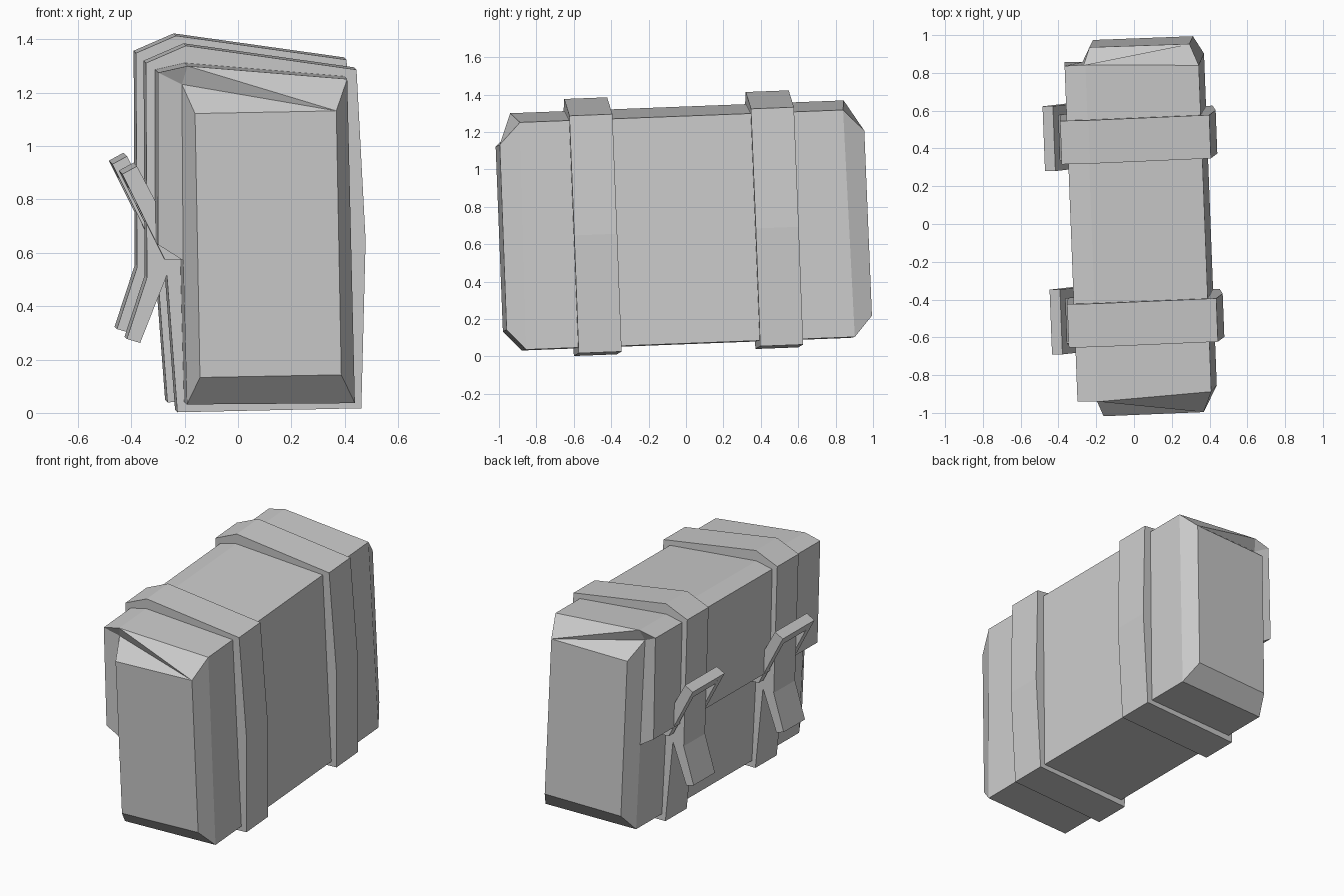
import bpy, bmesh, math
from mathutils import Matrix

if "Cube" in bpy.data.objects:
    bpy.data.objects.remove(bpy.data.objects["Cube"])

TILT = Matrix.Rotation(math.radians(2.2), 4, 'Z') @ Matrix.Rotation(math.radians(2.2), 4, 'X')
MID = 0.011  # middle of the bundle along its length

grey = bpy.data.materials.new("plain_grey")
grey.diffuse_color = (0.6, 0.6, 0.6, 1)
grey.use_nodes = True
grey.node_tree.nodes["Principled BSDF"].inputs["Base Color"].default_value = grey.diffuse_color


def finish(bm, name):
    bmesh.ops.recalc_face_normals(bm, faces=bm.faces)
    bm.transform(TILT)
    mesh = bpy.data.meshes.new(name)
    bm.to_mesh(mesh)
    bm.free()
    mesh.materials.append(grey)
    obj = bpy.data.objects.new(name, mesh)
    bpy.context.collection.objects.link(obj)


def prism(bm, profile, y0, y1):
    """Extrude an (x, z) outline from y0 to y1."""
    a = [bm.verts.new((x, y0, z)) for x, z in profile]
    b = [bm.verts.new((x, y1, z)) for x, z in profile]
    n = len(profile)
    bm.faces.new(a)
    bm.faces.new(b[::-1])
    for i in range(n):
        j = (i + 1) % n
        bm.faces.new((a[i], a[j], b[j], b[i]))


# Pack body: overhanging cover and tapered ends, each point is (x, distance from middle, z)
END = {
    'A': (-0.335, 0.89, 1.31), 'B': (-0.225, 0.893, 1.335), 'C': (0.375, 0.865, 1.285),
    'D': (0.405, 0.88, 0.07), 'E': (-0.225, 0.88, 0.065), 'F': (-0.24, 0.88, 0.605),
    'G': (-0.335, 0.885, 0.665), 'H': (-0.245, 0.86, 1.265),
    'P': (-0.20, 0.978, 1.16), 'Q': (0.33, 0.976, 1.17),
    'R': (0.35, 0.978, 0.18), 'S': (-0.18, 0.978, 0.17),
}
CAP = ['PQRS', 'HPSEF', 'HPQ', 'BHQ', 'BQC', 'CQRD', 'DRSE', 'ABH', 'AHFG']
bm = bmesh.new()
ends = []
for s in (-1, 1):
    v = {k: bm.verts.new((x, MID + s * y, z)) for k, (x, y, z) in END.items()}
    for face in CAP:
        bm.faces.new([v[k] for k in face])
    ends.append(v)
ring = 'ABCDEFG'
for p, q in zip(ring, ring[1:] + ring[0]):
    bm.faces.new((ends[0][p], ends[0][q], ends[1][q], ends[1][p]))
finish(bm, "pack_body")

# Straps with a loose tail, and U-shaped buckles
STRAP = [(-0.25, 0.025), (0.44, 0.04), (0.455, 0.67), (0.42, 1.31), (-0.22, 1.40),
         (-0.37, 1.335), (-0.365, 0.53), (-0.44, 0.30), (-0.39, 0.285), (-0.29, 0.54)]
LEG = [(-0.46, 0.92), (-0.405, 0.95), (-0.22, 0.60), (-0.30, 0.60)]
BAR = [(-0.46, 0.92), (-0.405, 0.95), (-0.377, 0.897), (-0.432, 0.865)]
for side, name in ((-1, "front"), (1, "back")):
    y = MID + side * 0.486
    bm = bmesh.new()
    prism(bm, STRAP, y - 0.115, y + 0.115)
    finish(bm, name + "_strap")
    bm = bmesh.new()
    y += 0.008
    prism(bm, BAR, y - 0.12, y + 0.12)
    for s in (-1, 1):
        prism(bm, LEG, y + s * 0.12, y + s * 0.172)
    finish(bm, name + "_buckle")
